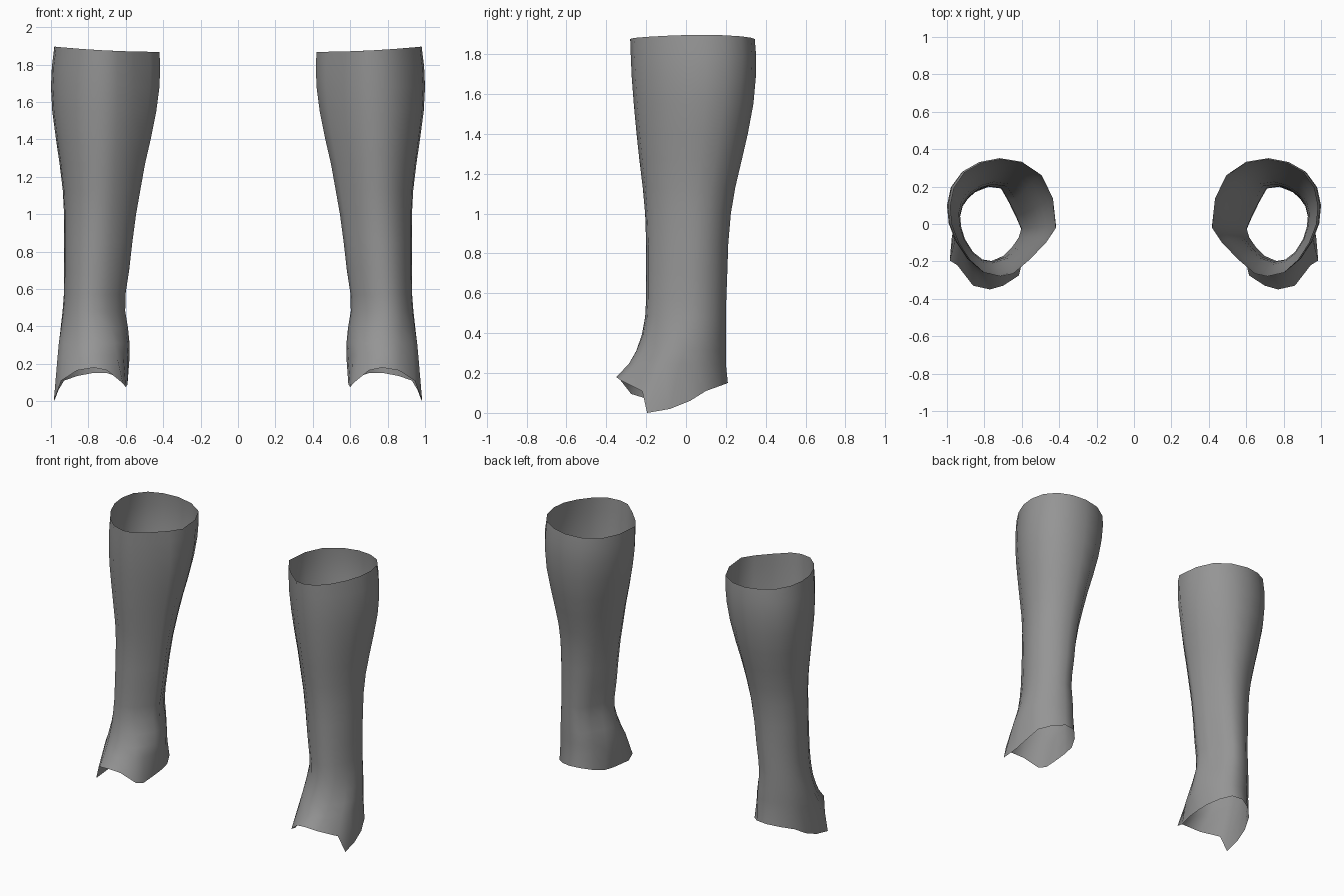
import bpy

# Horizontal outlines, starting at the inner side and passing the front first
CALF = [(.415, -.02), (.47, -.10), (.56, -.19), (.65, -.265), (.72, -.28), (.81, -.26),
        (.89, -.19), (.95, -.10), (.99, 0), (1, .10), (.98, .20), (.92, .285),
        (.83, .335), (.72, .355), (.60, .335), (.49, .265), (.43, .14)]
ANKLE = [(.60, -.02), (.615, -.07), (.65, -.12), (.70, -.17), (.77, -.20), (.83, -.19),
         (.88, -.15), (.92, -.08), (.935, -.02), (.94, .04), (.925, .10), (.89, .15),
         (.84, .19), (.78, .21), (.71, .20), (.67, .13), (.63, .05)]
# Ragged lower hem with its spike on the outer side
HEM = [(.59, -.02, .10), (.59, -.12, .09), (.60, -.21, .075), (.615, -.275, .095),
       (.70, -.33, .165), (.77, -.35, .18), (.86, -.33, .165), (.945, -.22, .11),
       (.985, -.195, 0), (.975, -.08, .02), (.96, .02, .06), (.93, .10, .11),
       (.86, .17, .135), (.78, .21, .15), (.70, .20, .15), (.64, .14, .13), (.60, .06, .11)]
# Height, x range, y range of each ring
RINGS = [(1.88, .42, .982, -.28, .345), (1.79, .416, .995, -.277, .352),
         (1.68, .42, 1.0, -.272, .35), (1.55, .437, .993, -.262, .338),
         (1.4, .467, .973, -.248, .31), (1.27, .497, .954, -.234, .28),
         (1.13, .522, .937, -.217, .247), (1.0, .545, .93, -.205, .225),
         (.85, .565, .93, -.20, .212), (.7, .582, .93, -.20, .207),
         (.57, .602, .931, -.20, .202), (.48, .603, .938, -.205, .20),
         (.39, .588, .948, -.222, .20), (.31, .580, .958, -.25, .20),
         (.245, .579, .964, -.287, .20)]


def unit(outline):
    xs, ys = [p[0] for p in outline], [p[1] for p in outline]
    return [((p[0] - min(xs)) / (max(xs) - min(xs)),
             (p[1] - min(ys)) / (max(ys) - min(ys))) for p in outline]


def blend(a, b, t):
    return [(p[0] + (q[0] - p[0]) * t, p[1] + (q[1] - p[1]) * t) for p, q in zip(a, b)]


def make_sleeve(name, side, mat):
    calf, ankle, hem = unit(CALF), unit(ANKLE), unit(HEM)
    n = len(calf)
    verts = []
    for i, (z, x0, x1, y0, y1) in enumerate(RINGS):
        if z > .5:
            shape = blend(calf, ankle, min(1, (1.88 - z) / 1.3))
        else:
            shape = blend(ankle, hem, (.48 - z) / .47)
        # Stretch the outline so it fills the ring's range exactly
        lo = [min(p[k] for p in shape) for k in (0, 1)]
        hi = [max(p[k] for p in shape) for k in (0, 1)]
        for u, v in shape:
            u, v = (u - lo[0]) / (hi[0] - lo[0]), (v - lo[1]) / (hi[1] - lo[1])
            # The top rim rises toward the outer side
            rim = (.028 * u * u - .012) if i == 0 else 0
            verts.append((side * (x0 + (x1 - x0) * u), y0 + (y1 - y0) * v, z + rim))
    verts += [(side * x, y, z) for x, y, z in HEM]
    faces = []
    for r in range(len(RINGS)):
        for k in range(n):
            a, b = r * n + k, r * n + (k + 1) % n
            f = (a, a + n, b + n, b)
            faces.append(f if side > 0 else f[::-1])
    mesh = bpy.data.meshes.new(name)
    mesh.from_pydata(verts, [], faces)
    mesh.materials.append(mat)
    mesh.shade_smooth()
    obj = bpy.data.objects.new(name, mesh)
    bpy.context.collection.objects.link(obj)


grey = bpy.data.materials.new("mid_grey")
grey.diffuse_color = (.3, .3, .3, 1)
make_sleeve("right_leg_sleeve", 1, grey)
make_sleeve("left_leg_sleeve", -1, grey)
